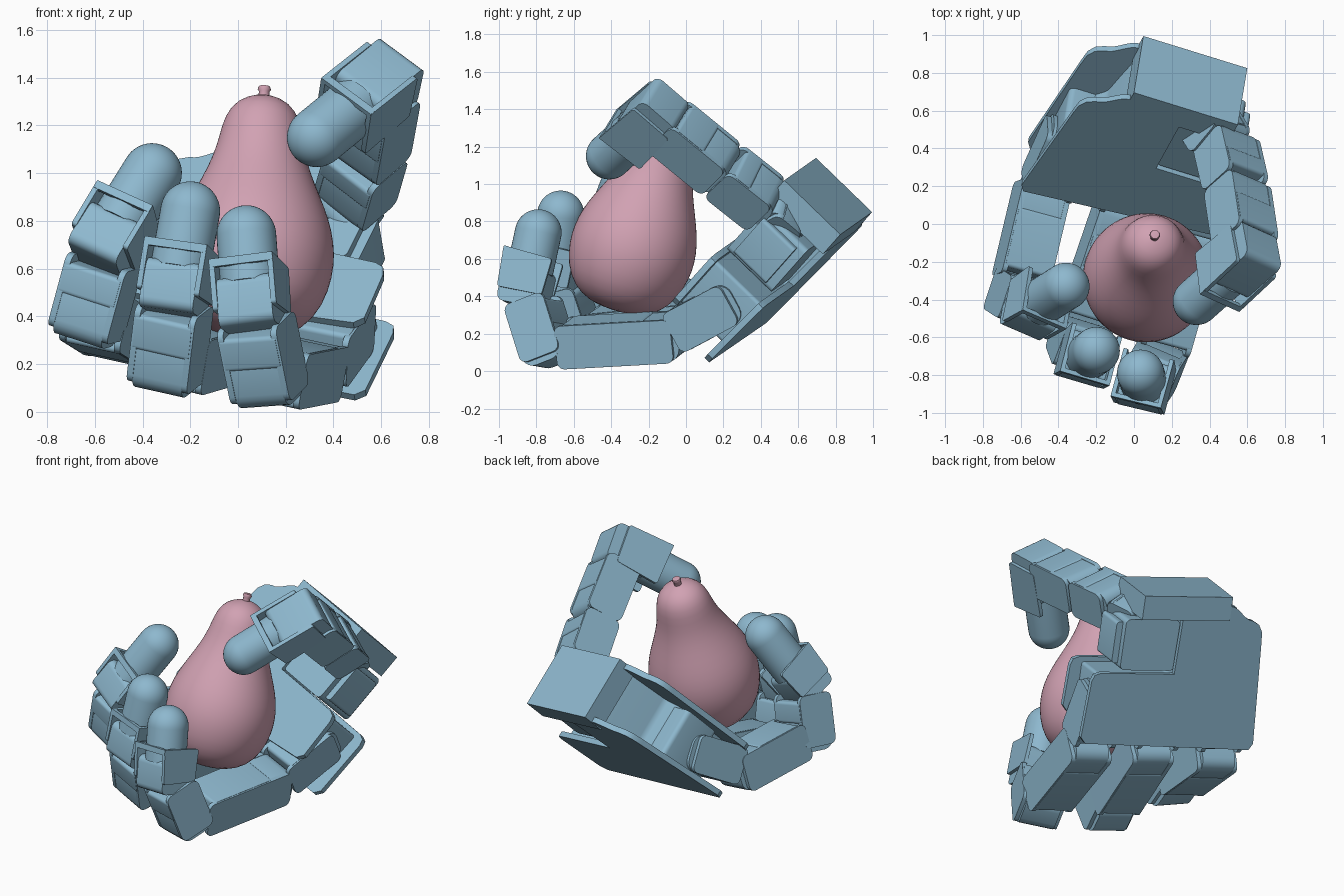
import bpy, bmesh, math
from mathutils import Vector, Matrix

if "Cube" in bpy.data.objects:
    bpy.data.objects.remove(bpy.data.objects["Cube"])


def material(name, rgb):
    m = bpy.data.materials.new(name)
    m.use_nodes = True
    m.diffuse_color = (*rgb, 1)
    m.node_tree.nodes["Principled BSDF"].inputs["Base Color"].default_value = (*rgb, 1)
    return m


BLUE = material("steel blue", (0.27, 0.48, 0.62))
PINK = material("dusty pink", (0.64, 0.36, 0.45))


def finish(bm, name, mat, angle):
    bmesh.ops.recalc_face_normals(bm, faces=bm.faces)
    mesh = bpy.data.meshes.new(name)
    bm.to_mesh(mesh)
    bm.free()
    ob = bpy.data.objects.new(name, mesh)
    bpy.context.collection.objects.link(ob)
    mesh.materials.append(mat)
    bpy.ops.object.select_all(action="DESELECT")
    ob.select_set(True)
    bpy.context.view_layer.objects.active = ob
    bpy.ops.object.shade_smooth_by_angle(angle=math.radians(angle))
    return ob


def frame(origin, x, y, z):
    m = Matrix((x, y, z)).transposed().to_4x4()
    m.translation = origin
    return m


def prism(name, outline, low, high, mat4, rounding=0.0):
    """Extrude a 2D outline with rounded corners along the frame's third axis."""
    bm = bmesh.new()
    bm.faces.new([bm.verts.new((a, b, low)) for a, b in outline])
    if rounding:
        bmesh.ops.bevel(bm, geom=bm.verts[:], offset=rounding, segments=5,
                        profile=0.5, affect="VERTICES")
    out = bmesh.ops.extrude_face_region(bm, geom=bm.faces[:])
    moved = [g for g in out["geom"] if isinstance(g, bmesh.types.BMVert)]
    bmesh.ops.translate(bm, verts=moved, vec=(0, 0, high - low))
    bm.transform(mat4)
    return finish(bm, name, BLUE, 30)


def rect(x0, x1, y0, y1):
    return [(x0, y0), (x1, y0), (x1, y1), (x0, y1)]


def revolve(name, profile, start, direction, mat, steps=40):
    """Turn a (radius, height) profile around an axis."""
    bm = bmesh.new()
    vs = [bm.verts.new((r, 0, h)) for r, h in profile]
    edges = [bm.edges.new(pair) for pair in zip(vs, vs[1:])]
    bmesh.ops.spin(bm, geom=vs + edges, cent=(0, 0, 0), axis=(0, 0, 1),
                   angle=2 * math.pi, steps=steps)
    bmesh.ops.remove_doubles(bm, verts=bm.verts, dist=0.0005)
    turn = Vector((0, 0, 1)).rotation_difference(direction).to_matrix().to_4x4()
    bm.transform(Matrix.Translation(start) @ turn)
    return finish(bm, name, mat, 50)


# Palm frame: across toward the thumb, along toward the fingers, out of the palm
ACROSS = Vector((0.935, -0.289, -0.204)).normalized()
ALONG = Vector((-0.345, -0.621, -0.701)).normalized()
OUT = Vector((-0.119, -0.713, 0.69)).normalized()
CORNER = Vector((0.05, 0.995, 0.85))
PALM = frame(CORNER, ACROSS, ALONG, OUT)
BACK = frame(CORNER, ACROSS, (ALONG + OUT * 0.055).normalized(), OUT)


def palm_plate(thumb_end, little_end):
    """Wavy shoulder on the little side, notch and rounded lobe on the thumb side."""
    wave = [(-0.16 * i / 8, 0.06 + 0.09 * (0.5 - 0.5 * math.cos(math.pi * i / 8)))
            for i in range(9)]
    wave += [(-0.205, 0.175), (-0.232, 0.22), (-0.24, 0.29)]
    lobe = [(0.31, 0.12), (0.31, 0.5), (0.8, 0.5), (0.84, 0.515), (0.855, 0.555),
            (0.865, thumb_end - 0.04), (0.83, thumb_end)]
    return wave[::-1] + lobe + [(-0.27, little_end), (-0.295, little_end - 0.04)]


prism("palm_back_plate", palm_plate(0.955, 0.98), 0.0, 0.035, BACK)
prism("palm_front_plate", palm_plate(0.85, 0.965), 0.385, 0.42, PALM)
prism("wrist_block", rect(0, 0.588, 0, 0.15), 0, 0.42, PALM)
core = [(0.02, 0.1), (0.3, 0.1), (0.3, 0.53), (0.78, 0.53), (0.78, 0.84),
        (-0.12, 0.9), (-0.12, 0.5), (-0.04, 0.42)]
prism("palm_core", core, 0.05, 0.39, PALM, 0.02)
prism("little_side_block", rect(-0.23, 0.05, 0.47, 0.74), 0.05, 0.37, PALM, 0.03)
prism("thumb_mount", rect(0.3, 0.66, 0.17, 0.49), 0.07, 0.4, PALM, 0.03)
prism("thumb_mount_cover", rect(0.36, 0.7, 0.2, 0.46), 0.12, 0.36, PALM, 0.02)


def link_frame(a, b, width):
    d = (b - a).normalized()
    w = (width - d * width.dot(d)).normalized()
    return frame(a, d, d.cross(w), w), (b - a).length


def link(name, a, b, width):
    """Rounded barrel at the near joint, boxy housing and flat side plates."""
    m, length = link_frame(a, b, width)
    prism(name + "_barrel", rect(-0.11, 0.14, -0.115, 0.115), -0.11, 0.11, m, 0.07)
    prism(name + "_housing", rect(0.07, length - 0.125, -0.12, 0.12), -0.125, 0.125, m, 0.02)
    for side in (-1, 1):
        lo, hi = sorted((side * 0.108, side * 0.135))
        prism(name + "_side_plate", rect(-0.08, length - 0.09, -0.118, 0.118), lo, hi, m, 0.04)


def fingertip(name, a, b, width, cup):
    """Open cup at the last joint holding a round-ended pad."""
    m, length = link_frame(a, b, width)
    prism(name + "_housing", rect(-0.12, cup - 0.08, -0.12, 0.12), -0.118, 0.118, m, 0.04)
    prism(name + "_cup_bar", rect(cup - 0.035, cup, -0.135, -0.112), -0.137, 0.137, m)
    cheek = [(-0.05, -0.125), (cup, -0.135), (cup - 0.02, 0.14), (-0.05, 0.125)]
    for side in (-1, 1):
        lo, hi = sorted((side * 0.115, side * 0.138))
        prism(name + "_cup_cheek", cheek, lo, hi, m, 0.015)
    r = 0.125
    dome = [(r * math.cos(k * math.pi / 24), length + r * math.sin(k * math.pi / 24))
            for k in range(13)]
    revolve(name + "_pad", [(0, cup - 0.1), (r, cup - 0.1)] + dome, a, (b - a).normalized(), BLUE)


# Each digit: name, palm mount point, joints, fingertip centre
fingers = [
    ("first_finger", (0.69, 0.72, 0.21),
     [(0.30, -0.12, 0.18), (0.12, -0.75, 0.145), (0.055, -0.85, 0.465), (0.035, -0.79, 0.74)]),
    ("middle_finger", (0.27, 0.76, 0.21),
     [(-0.09, 0.0, 0.26), (-0.295, -0.6, 0.2), (-0.255, -0.71, 0.53), (-0.2, -0.67, 0.84)]),
    ("last_finger", (-0.14, 0.74, 0.21),
     [(-0.5, 0.12, 0.33), (-0.62, -0.385, 0.405), (-0.535, -0.44, 0.72), (-0.36, -0.33, 1.0)]),
]
thumb = ("thumb", (0.5, 0.2, 0.3),
         [(0.5, 0.37, 0.935), (0.555, 0.13, 1.125), (0.6, -0.17, 1.37), (0.33, -0.41, 1.15)])
THUMB_WIDTH = Vector((-0.77, 0.33, 0.55))

for (name, mount, points), width, cup in (
        [(f, ACROSS, 0.17) for f in fingers] + [(thumb, THUMB_WIDTH, 0.26)]):
    joints = [PALM @ Vector(mount)] + [Vector(p) for p in points]
    for part, a, b in zip(("base", "lower", "middle"), joints, joints[1:]):
        link(name + "_" + part, a, b, width)
    fingertip(name + "_tip", joints[-2], joints[-1], width, cup)

# Pear: smooth curve through a few radii along its leaning axis
bottom = Vector((0.045, -0.39, 0.325))
top = Vector((0.11, -0.06, 1.345))
axis = (top - bottom).normalized()
size = (top - bottom).length
radii = [(0, 0), (0.14, 0.012), (0.24, 0.065), (0.307, 0.16), (0.338, 0.28), (0.34, 0.375),
         (0.323, 0.47), (0.285, 0.57), (0.238, 0.67), (0.197, 0.77), (0.176, 0.86),
         (0.16, 0.95), (0.115, 1.015), (0.05, 1.043), (0, size - 0.02)]
pear = revolve("pear_body", radii, bottom, axis, PINK, 32)
smooth = pear.modifiers.new("smooth", "SUBSURF")
smooth.levels = smooth.render_levels = 1
stem = [(0, 0), (0.024, 0), (0.022, 0.04), (0.028, 0.05), (0.024, 0.062), (0, 0.066)]
revolve("pear_stem", stem, top - axis * 0.045, axis, PINK, 16)
